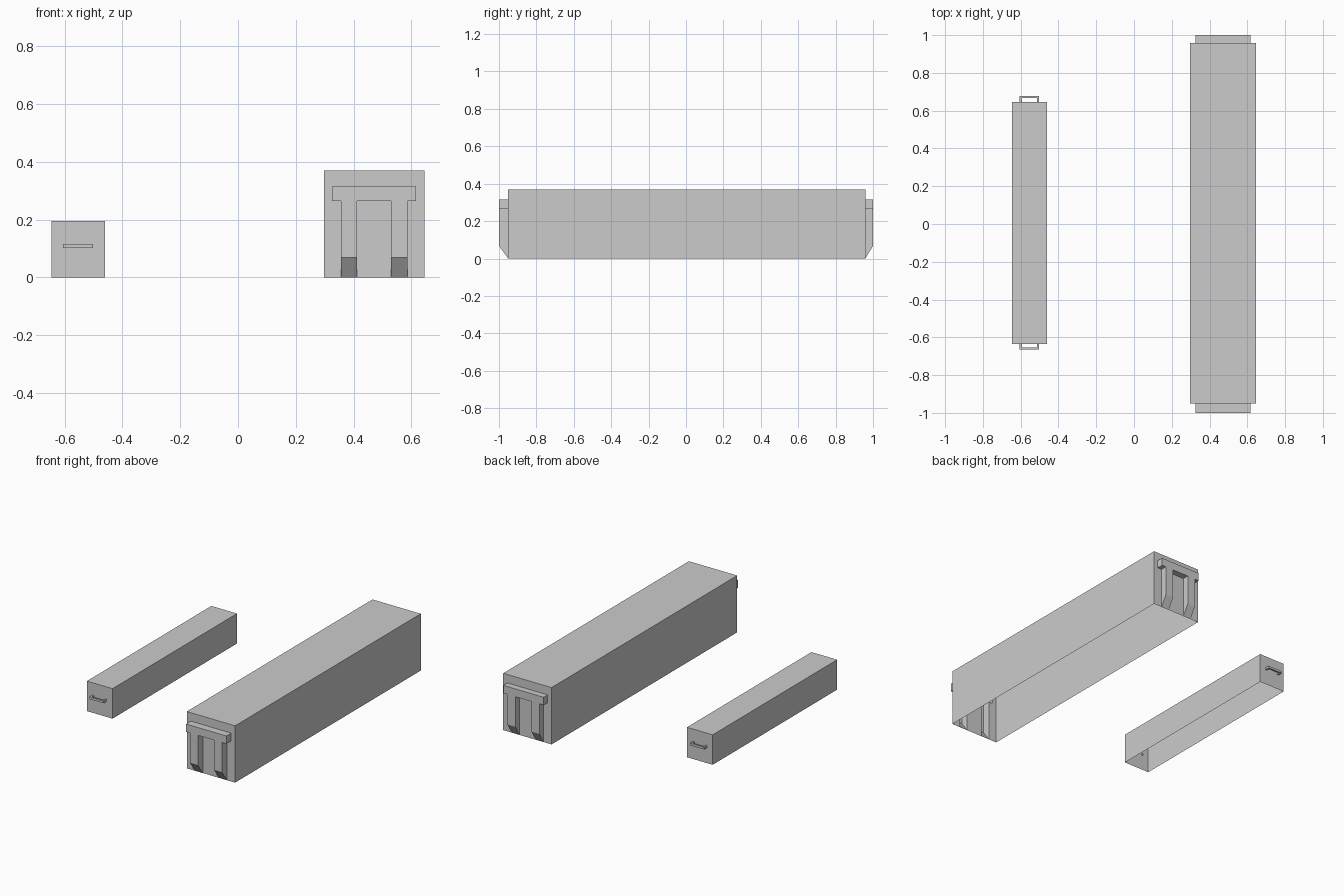
import bpy, bmesh
from mathutils import Vector

if "Cube" in bpy.data.objects:
    bpy.data.objects.remove(bpy.data.objects["Cube"])


def face(bm, pts, out):
    """Add a face from points, wound so that its normal looks along out."""
    unique = []
    for p in map(Vector, pts):
        if all((p - q).length > 1e-6 for q in unique):
            unique.append(p)
    if len(unique) < 3:
        return
    f = bm.faces.new([bm.verts.new(p) for p in unique])
    f.normal_update()
    if f.normal.dot(Vector(out)) < 0:
        f.normal_flip()


def sleeve(bm, x0, x1, y0, y1, h):
    """Top and two long sides; the underside stays open."""
    face(bm, [(x0, y0, h), (x1, y0, h), (x1, y1, h), (x0, y1, h)], (0, 0, 1))
    for x, s in ((x0, -1), (x1, 1)):
        face(bm, [(x, y0, 0), (x, y1, 0), (x, y1, h), (x, y0, h)], (s, 0, 0))


def finish(bm, name):
    bmesh.ops.remove_doubles(bm, verts=bm.verts, dist=1e-5)
    mesh = bpy.data.meshes.new(name)
    bm.to_mesh(mesh)
    bm.free()
    bpy.context.collection.objects.link(bpy.data.objects.new(name, mesh))


def ribbed_end(bm, xs, zs, raised, wall, tip):
    """End wall as a grid of cells; raised cells stand out, sloping in at the floor."""
    s = 1 if tip > wall else -1

    def y(up, z):
        return tip if up and z > 0 else wall

    cols, rows = len(xs) - 1, len(zs) - 1
    for i in range(cols):
        for j in range(rows):
            up = (i, j) in raised
            xa, xb, za, zb = xs[i], xs[i + 1], zs[j], zs[j + 1]
            ya, yb = y(up, za), y(up, zb)
            face(bm, [(xa, ya, za), (xb, ya, za), (xb, yb, zb), (xa, yb, zb)], (0, s, 0))
            if not up:
                continue
            # side walls of the raised cell
            for di, x in ((-1, xa), (1, xb)):
                if (i + di, j) not in raised:
                    face(bm, [(x, wall, za), (x, ya, za), (x, yb, zb), (x, wall, zb)], (di, 0, 0))
            for dj, z in ((-1, za), (1, zb)):
                if z > 0 and (i, j + dj) not in raised:
                    face(bm, [(xa, wall, z), (xb, wall, z), (xb, tip, z), (xa, tip, z)], (0, 0, dj))


def handled_end(bm, xs, zs, wall, tip):
    """End wall with a hollow square-section handle growing out of two openings."""
    s = 1 if tip > wall else -1
    for i in range(len(xs) - 1):
        for j in range(len(zs) - 1):
            if j == 1 and i in (1, 3):
                continue
            face(bm, [(xs[i], wall, zs[j]), (xs[i + 1], wall, zs[j]),
                      (xs[i + 1], wall, zs[j + 1]), (xs[i], wall, zs[j + 1])], (0, s, 0))
    a, b, c, d = xs[1:5]
    z0, z1 = zs[1:3]
    inner = tip - s * (b - a)
    outside = [(a, wall), (a, tip), (d, tip), (d, wall)]
    inside = [(b, wall), (b, inner), (c, inner), (c, wall)]
    dirs = [(-1, 0, 0), (0, s, 0), (1, 0, 0)]
    for k, n in enumerate(dirs):
        for path, sign in ((outside, 1), (inside, -1)):
            p, q = path[k], path[k + 1]
            face(bm, [(*p, z0), (*q, z0), (*q, z1), (*p, z1)], Vector(n) * sign)
        for z, nz in ((z0, -1), (z1, 1)):
            ring = (outside[k], outside[k + 1], inside[k + 1], inside[k])
            face(bm, [(*p, z) for p in ring], (0, 0, nz))


# Large container with a crossbar and two legs on each end
bm = bmesh.new()
xs = [0.297, 0.325, 0.356, 0.412, 0.529, 0.586, 0.616, 0.645]
zs = [0, 0.068, 0.264, 0.315, 0.37]
raised = {(i, 2) for i in range(1, 6)} | {(i, j) for i in (2, 4) for j in (0, 1)}
sleeve(bm, xs[0], xs[-1], -0.951, 0.959, zs[-1])
ribbed_end(bm, xs, zs, raised, -0.951, -1.0)
ribbed_end(bm, xs, zs, raised, 0.959, 1.0)
finish(bm, "large_container")

# Small container with a handle on each end
bm = bmesh.new()
xs = [-0.645, -0.605, -0.594, -0.513, -0.502, -0.46]
zs = [0, 0.101, 0.115, 0.195]
sleeve(bm, xs[0], xs[-1], -0.634, 0.647, zs[-1])
handled_end(bm, xs, zs, -0.634, -0.665)
handled_end(bm, xs, zs, 0.647, 0.678)
finish(bm, "small_container")
